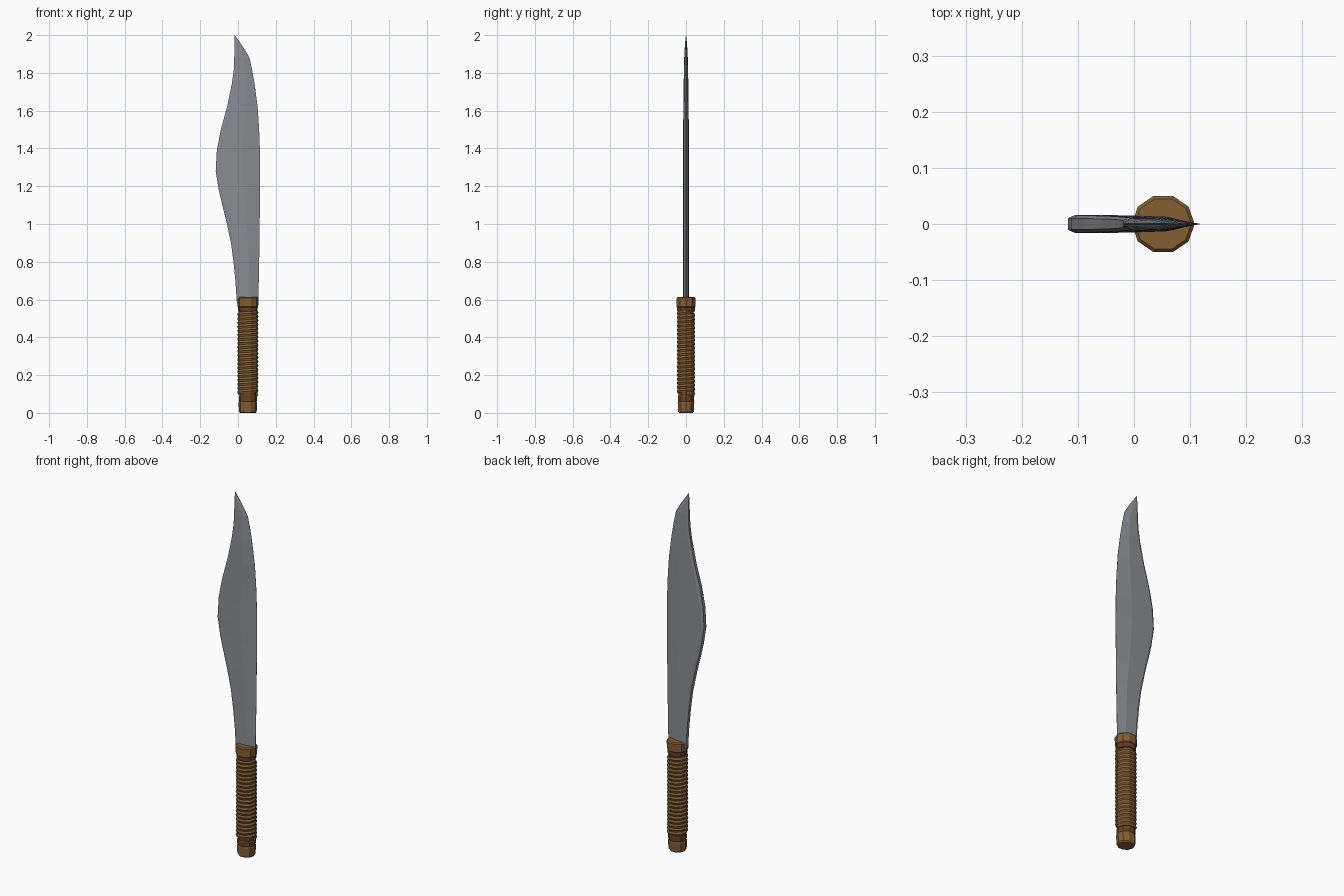
import bpy, bmesh, math

if "Cube" in bpy.data.objects:
    bpy.data.objects.remove(bpy.data.objects["Cube"])

CX = 0.052      # handle axis
SIDES = 10


def material(name, rgb):
    m = bpy.data.materials.new(name)
    m.diffuse_color = (*rgb, 1)
    m.use_nodes = True
    m.node_tree.nodes["Principled BSDF"].inputs["Base Color"].default_value = m.diffuse_color
    return m


steel = material("steel", (0.25, 0.27, 0.30))
wood = material("brown_leather", (0.235, 0.112, 0.034))
dark = material("dark_leather", (0.13, 0.052, 0.018))


def loft(name, rings, mat):
    """Skin closed rings of equal length and cap both ends."""
    bm = bmesh.new()
    rows = [[bm.verts.new(p) for p in ring] for ring in rings]
    n = len(rows[0])
    for a, b in zip(rows, rows[1:]):
        for i in range(n):
            j = (i + 1) % n
            bm.faces.new((a[i], a[j], b[j], b[i]))
    bm.faces.new(rows[0][::-1])
    bm.faces.new(rows[-1])
    bmesh.ops.remove_doubles(bm, verts=bm.verts, dist=1e-5)
    bmesh.ops.recalc_face_normals(bm, faces=bm.faces)
    me = bpy.data.meshes.new(name)
    bm.to_mesh(me)
    bm.free()
    me.materials.append(mat)
    ob = bpy.data.objects.new(name, me)
    bpy.context.collection.objects.link(ob)
    return ob


def turned(name, profile, mat):
    """Ten-sided turned part from (radius, height) pairs."""
    rings = [[(CX + r * math.cos(i * math.tau / SIDES),
               0.94 * r * math.sin(i * math.tau / SIDES), z) for i in range(SIDES)]
             for r, z in profile]
    return loft(name, rings, mat)


# Blade: height, spine x, edge x, half thickness
stations = [
    (0.58, -0.006, 0.108, 0.0150), (0.70, -0.014, 0.110, 0.0150),
    (0.80, -0.024, 0.112, 0.0150), (0.90, -0.037, 0.114, 0.0155),
    (1.02, -0.063, 0.115, 0.0160), (1.10, -0.083, 0.116, 0.0160),
    (1.18, -0.102, 0.117, 0.0160), (1.28, -0.118, 0.117, 0.0160),
    (1.39, -0.112, 0.116, 0.0155), (1.50, -0.091, 0.112, 0.0150),
    (1.62, -0.058, 0.104, 0.0140), (1.74, -0.033, 0.088, 0.0125),
    (1.82, -0.022, 0.074, 0.0110), (1.88, -0.020, 0.061, 0.0095),
    (1.92, -0.019, 0.038, 0.0075), (1.96, -0.019, 0.011, 0.0050),
    (2.00, -0.018, -0.017, 0.0006),
]
rings = []
for z, left, right, t in stations:
    w = right - left
    shoulder = left + min(0.013, 0.2 * w)
    ridge = left + 0.6 * w
    half = [(left, 0.65 * t), (shoulder, t), (ridge, 0.85 * t), (right, 0.0006)]
    rings.append([(x, -y, z) for x, y in half] + [(x, y, z) for x, y in half[::-1]])
loft("blade", rings, steel)

# Handle core, pommel, dark bands and collar
turned("handle_core", [(0.044, 0.05), (0.044, 0.58)], dark)
turned("pommel", [(0.042, 0.0), (0.047, 0.006), (0.049, 0.054), (0.045, 0.062)], wood)
turned("lower_band", [(0.046, 0.058), (0.048, 0.064), (0.048, 0.086), (0.046, 0.092)], dark)
turned("upper_band", [(0.049, 0.535), (0.052, 0.541), (0.052, 0.558), (0.049, 0.564)], dark)
turned("collar", [(0.049, 0.555), (0.055, 0.562), (0.056, 0.607), (0.050, 0.613)], wood)

# Cord wound around the grip
turns, z0, z1 = 20, 0.098, 0.532
cord = []
for k in range(turns * SIDES + 1):
    a = k * math.tau / SIDES
    zc = z0 + (z1 - z0) * k / (turns * SIDES)
    ring = []
    for j in range(6):
        b = j * math.tau / 6
        r = 0.047 + 0.009 * math.cos(b)
        ring.append((CX + r * math.cos(a), 0.9 * r * math.sin(a), zc + 0.0125 * math.sin(b)))
    cord.append(ring)
loft("grip_cord", cord, wood)
